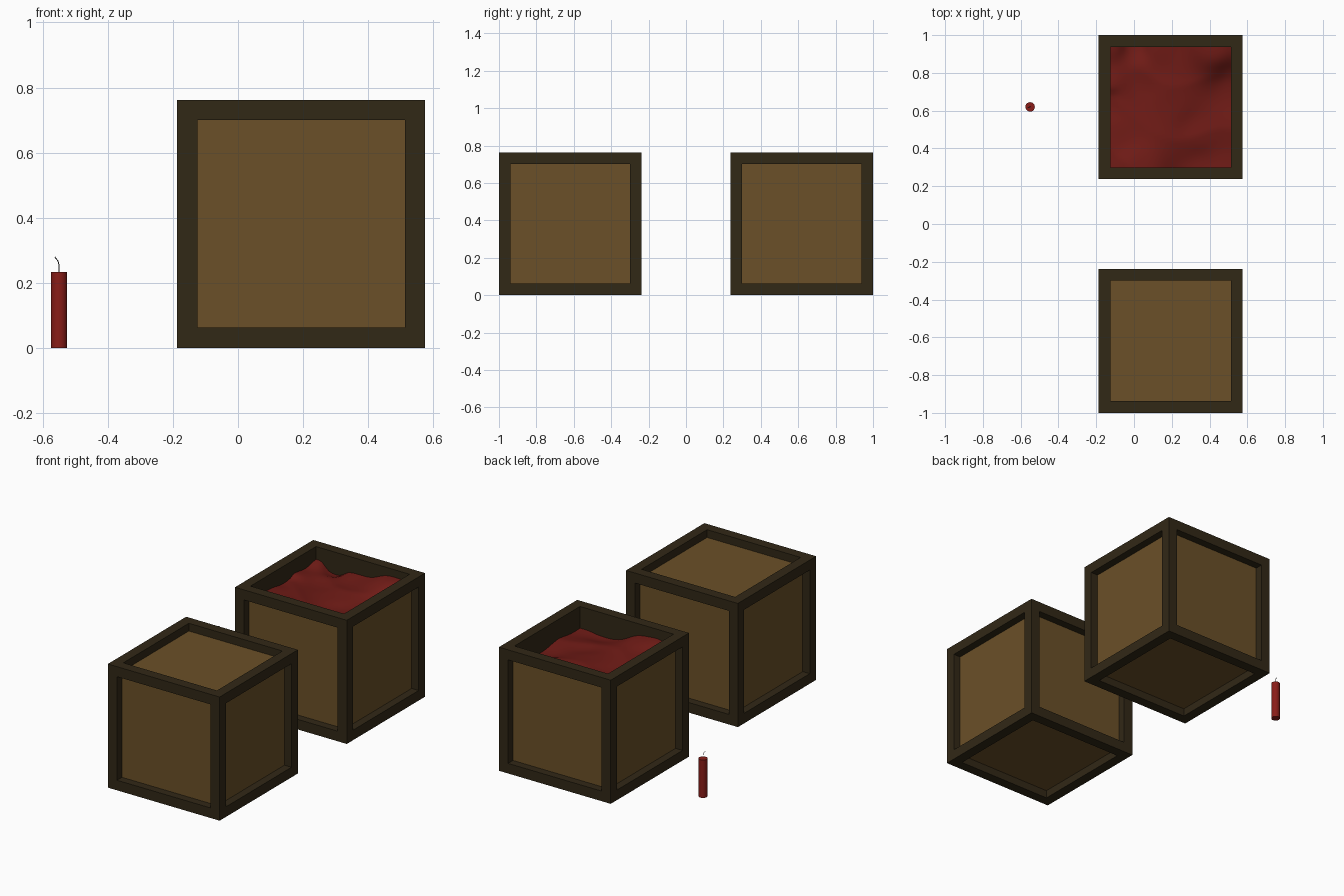
import bpy, bmesh, math
from mathutils import Vector

if "Cube" in bpy.data.objects:
    bpy.data.objects.remove(bpy.data.objects["Cube"])

S = 0.762      # crate size
B = 0.062      # beam width
D = 0.048      # panel recess
CX = 0.194     # crate centre in x
CY = 0.619     # crate centre distance in y


def material(name, rgb):
    m = bpy.data.materials.new(name)
    m.diffuse_color = (*rgb, 1)
    m.use_nodes = True
    m.node_tree.nodes["Principled BSDF"].inputs["Base Color"].default_value = m.diffuse_color
    return m


FRAME = material("dark_wood", (0.031, 0.021, 0.008))
PANEL = material("light_wood", (0.145, 0.08, 0.021))
CLOTH = material("red_cloth", (0.16, 0.011, 0.008))
STICK = material("red_paper", (0.25, 0.012, 0.009))
FUSE = material("grey_fuse", (0.08, 0.08, 0.08))


def add_object(name, bm, mat):
    bmesh.ops.recalc_face_normals(bm, faces=bm.faces)
    me = bpy.data.meshes.new(name)
    bm.to_mesh(me)
    bm.free()
    ob = bpy.data.objects.new(name, me)
    me.materials.append(mat)
    bpy.context.collection.objects.link(ob)
    return ob


def add_box(bm, centre, size):
    verts = bmesh.ops.create_cube(bm, size=1)["verts"]
    for v in verts:
        v.co = Vector(c + a * s for c, a, s in zip(centre, v.co, size))


def crate(name, x, y, is_open):
    h, r, inner = S / 2, S / 2 - B / 2, S - 2 * B
    # four full-height posts with rails fitted between them
    bm = bmesh.new()
    for a in (-r, r):
        for b in (-r, r):
            add_box(bm, (a, b, 0), (B, B, S))
            add_box(bm, (0, a, b), (inner, B, B))
            add_box(bm, (a, 0, b), (B, inner, B))
    add_object(name + "_frame", bm, FRAME).location = (x, y, h)

    # recessed side panels, and inner lining where the crate is open
    panels, lining = bmesh.new(), bmesh.new()
    for axis in range(3):
        for sign in (-1, 1):
            if is_open and axis == 2 and sign == 1:
                continue
            for bm, depth in ((panels, D + 0.0035), (lining, D + 0.0105)):
                centre, size = [0, 0, 0], [inner] * 3
                centre[axis] = sign * (h - depth)
                size[axis] = 0.007
                add_box(bm, centre, size)
    add_object(name + "_panels", panels, PANEL).location = (x, y, h)
    if is_open:
        add_object(name + "_lining", lining, FRAME).location = (x, y, h)
    else:
        lining.free()


crate("closed_crate", CX, -CY, False)
crate("open_crate", CX, CY, True)

# crumpled cloth: heights blended between a few peaks and dips, with fine folds
PEAKS = [(-.125, .94, .68), (0, .94, .625), (.14, .94, .67), (.42, .94, .72),
         (-.125, .46, .675), (-.125, .67, .65), (-.125, .73, .68),
         (.515, .30, .63), (.515, .71, .625), (.03, .30, .70), (.35, .30, .62),
         (.2, .65, .66), (.35, .5, .64), (.05, .75, .65)]


def cloth_height(x, y):
    total = weight = 0
    for px, py, pz in PEAKS:
        w = 1 / ((x - px) ** 2 + (y - py) ** 2 + 0.001) ** 1.5
        total += w * pz
        weight += w
    fold = abs(math.sin(11 * y + 3 * x + 0.8 * math.sin(9 * x)))
    return total / weight + 0.01 * (0.6 - fold)


bm = bmesh.new()
bmesh.ops.create_grid(bm, x_segments=36, y_segments=36, size=S / 2 - B)
for v in bm.verts:
    x, y = v.co.x + CX, v.co.y + CY
    v.co = (x, y, cloth_height(x, y))
cloth = add_object("cloth", bm, CLOTH)
for p in cloth.data.polygons:
    p.use_smooth = True

# red stick
bpy.ops.mesh.primitive_cylinder_add(vertices=24, radius=0.025, depth=0.233,
                                    location=(-0.55, 0.62, 0.1165))
stick = bpy.context.object
stick.name = "stick"
stick.data.materials.append(STICK)
bpy.ops.object.shade_smooth_by_angle(angle=math.radians(40))

# thin bent fuse
curve = bpy.data.curves.new("fuse", "CURVE")
curve.dimensions = "3D"
curve.bevel_depth = 0.0015
curve.bevel_resolution = 1
curve.use_fill_caps = True
path = [(-.55, .62, .23), (-.55, .62, .252), (-.553, .619, .266), (-.563, .616, .279)]
spline = curve.splines.new("POLY")
spline.points.add(len(path) - 1)
for point, co in zip(spline.points, path):
    point.co = (*co, 1)
curve.materials.append(FUSE)
fuse = bpy.data.objects.new("fuse", curve)
bpy.context.collection.objects.link(fuse)
